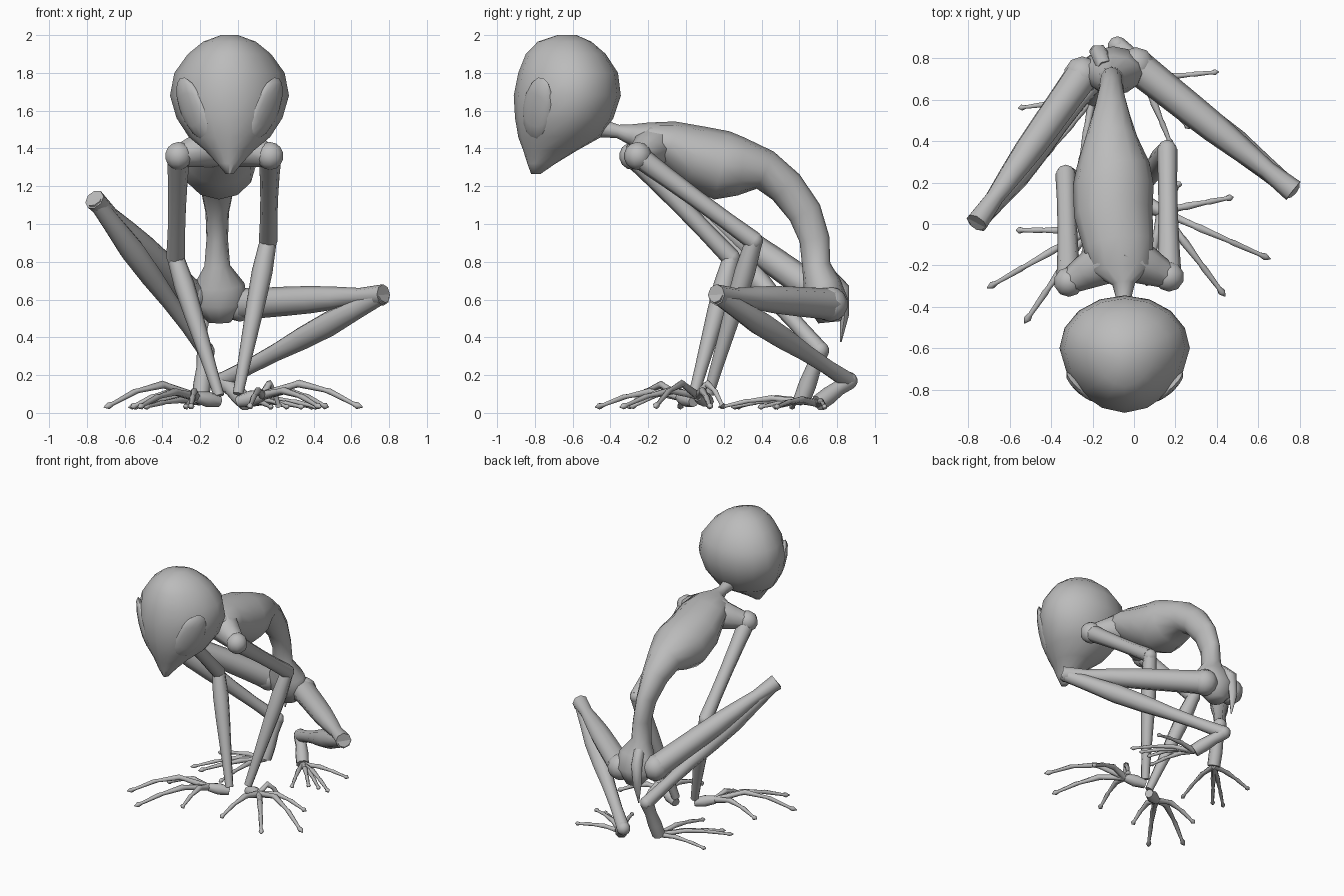
import bpy, bmesh, math
from mathutils import Vector, Matrix

cube = bpy.data.objects.get("Cube")
if cube:
    bpy.data.objects.remove(cube, do_unlink=True)

skin = bpy.data.materials.new("grey skin")
skin.use_nodes = True
skin.diffuse_color = (0.5, 0.5, 0.5, 1)
skin.node_tree.nodes["Principled BSDF"].inputs["Base Color"].default_value = (0.5, 0.5, 0.5, 1)


def finish(name, bm, angle=70):
    bmesh.ops.recalc_face_normals(bm, faces=bm.faces)
    mesh = bpy.data.meshes.new(name)
    bm.to_mesh(mesh)
    bm.free()
    mesh.materials.append(skin)
    obj = bpy.data.objects.new(name, mesh)
    bpy.context.collection.objects.link(obj)
    bpy.ops.object.select_all(action='DESELECT')
    obj.select_set(True)
    bpy.context.view_layer.objects.active = obj
    bpy.ops.object.shade_smooth_by_angle(angle=math.radians(angle))
    return obj


def skin_rings(bm, rings):
    loops = [[bm.verts.new(p) for p in ring] for ring in rings]
    for a, b in zip(loops, loops[1:]):
        for i in range(len(a)):
            j = (i + 1) % len(a)
            bm.faces.new((a[i], a[j], b[j], b[i]))
    bm.faces.new(loops[0])
    bm.faces.new(loops[-1])


def add_tube(bm, path, sides=8):
    """Loft along points (x, y, z, half width[, half depth])."""
    pts = [Vector(p[:3]) for p in path]
    overall = (pts[-1] - pts[0]).normalized()
    ref = Vector((1, 0, 0)) if abs(overall.x) < 0.7 else Vector((0, 0, 1))
    rings = []
    for i, p in enumerate(path):
        t = (pts[min(i + 1, len(pts) - 1)] - pts[max(i - 1, 0)]).normalized()
        u = (ref - t * ref.dot(t)).normalized()
        v = t.cross(u)
        ring = []
        for k in range(sides):
            a = math.tau * k / sides
            ring.append(pts[i] + u * p[3] * math.cos(a) + v * p[-1] * math.sin(a))
        rings.append(ring)
    skin_rings(bm, rings)


def tube(name, path, sides=8):
    bm = bmesh.new()
    add_tube(bm, path, sides)
    return finish(name, bm)


def limb(name, start, end, radii):
    """Straight limb whose radii are spread evenly from start to end."""
    a, b = Vector(start), Vector(end)
    n = len(radii) - 1
    return tube(name, [(*a.lerp(b, i / n), r) for i, r in enumerate(radii)])


def ball(name, centre, radius):
    bm = bmesh.new()
    bmesh.ops.create_uvsphere(bm, u_segments=10, v_segments=7, radius=radius,
                              matrix=Matrix.Translation(centre))
    return finish(name, bm)


def digits(name, root, tips, arch, r):
    """Thin jointed digits fanning out from a root, with padded pointed tips."""
    bm = bmesh.new()
    root = Vector(root)
    for n, tip in enumerate(tips):
        tip = Vector((*tip, 0.03))
        bend = arch[n % len(arch)]
        path = [(*root, r * 1.5)]
        for f, lift, k in ((.3, .8, 1.1), (.36, .95, 1.3), (.62, .75, .8),
                           (.67, .7, 1), (.9, .15, .7), (.95, .05, 1.15), (1, 0, .15)):
            p = root.lerp(tip, f)
            path.append((p.x, p.y, p.z + bend * lift, r * k))
        add_tube(bm, path, 6)
    return finish(name, bm)


# Head: egg-shaped slices (height, half width, front, widest, back)
CX = -0.045
slices = [(1.265, .02, -.82, -.795, -.77), (1.32, .065, -.84, -.78, -.69),
          (1.39, .13, -.862, -.72, -.575), (1.46, .215, -.888, -.66, -.45),
          (1.56, .28, -.905, -.62, -.385), (1.68, .315, -.912, -.6, -.345),
          (1.8, .292, -.888, -.6, -.36), (1.9, .22, -.848, -.61, -.425),
          (1.965, .14, -.785, -.625, -.5), (2.0, .045, -.68, -.635, -.58)]
rings = []
for z, w, front, mid, back in slices:
    ring = []
    for k in range(16):
        a = math.tau * k / 16
        s = math.sin(a)
        depth = back - mid if s > 0 else mid - front
        narrow = 1 + .1 * min(s, 0)
        ring.append((CX + w * narrow * math.cos(a), mid + depth * s, z))
    rings.append(ring)
bm = bmesh.new()
skin_rings(bm, rings)
finish("head", bm)

# Slanted almond eyes
for side, word in ((1, "left"), (-1, "right")):
    long = Vector((side * .14, .06, .33)).normalized()
    out = Vector((side * .76, -.65, -.12))
    out = (out - long * out.dot(long)).normalized()
    turn = Matrix((long, out, long.cross(out))).transposed().to_4x4()
    place = Matrix.Translation((CX + side * .192, -.785, 1.61))
    bm = bmesh.new()
    bmesh.ops.create_uvsphere(bm, u_segments=12, v_segments=8, radius=1,
                              matrix=place @ turn @ Matrix.Diagonal((.18, .036, .095, 1)))
    finish(word + "_eye", bm)

# Neck, rib cage, waist and pelvis in one loft
tube("torso", [
    (-.045, -.47, 1.51, .05), (-.05, -.36, 1.49, .036), (-.05, -.29, 1.475, .055),
    (-.06, -.22, 1.455, .15, .085), (-.075, -.1, 1.425, .17, .125),
    (-.1, .05, 1.36, .19, .165), (-.1, .19, 1.31, .195, .185),
    (-.1, .29, 1.305, .175, .155), (-.11, .42, 1.285, .125, .108),
    (-.11, .53, 1.195, .09, .098), (-.11, .63, 1.06, .062, .09),
    (-.11, .68, .92, .057, .08), (-.11, .69, .78, .068, .075),
    (-.1, .72, .68, .135, .1), (-.1, .75, .58, .15, .11),
    (-.1, .76, .48, .06, .06)], 12)
tube("tail", [(-.14, .76, .73, .04), (-.17, .83, .66, .045, .04),
              (-.18, .84, .52, .035, .027), (-.18, .82, .375, .004)], 6)

# Arms: shoulder, elbow, wrist, fingertips
arms = {
    "left": ((.17, -.255, 1.36), (.16, .36, .91), (0, .12, .1),
             [(.48, .13), (.66, -.17), (.44, -.35), (.06, -.3), (.22, .2)]),
    "right": ((-.315, -.28, 1.36), (-.33, .24, .82), (-.1, .04, .09),
              [(-.57, -.03), (-.71, -.31), (-.53, -.48), (-.25, -.32)]),
}
for word, (shoulder, elbow, wrist, tips) in arms.items():
    limb(word + "_collar", (-.07, -.14, 1.43), shoulder, (.11, .11, .085, .06))
    ball(word + "_shoulder", shoulder, .074)
    limb(word + "_upper_arm", shoulder, elbow, (.06, .052, .047, .046, .05))
    ball(word + "_elbow", elbow, .048)
    limb(word + "_forearm", elbow, wrist, (.045, .055, .05, .042, .034, .028))
    palm = Vector(wrist).lerp(Vector((*tips[1], .06)), .2)
    limb(word + "_palm", (wrist[0], wrist[1], .06), palm, (.03, .042, .03))
    digits(word + "_fingers", palm, tips, (.05, .09, .05), .016)

# Legs: hip, knee, ankle, ball of the foot, toe tips
legs = {
    "left": ((.01, .765, .575), (.77, .16, .625), (-.08, .86, .17), (.05, .7, .05),
             [(.41, .735), (.43, .47), (.35, .47), (.27, .46), (.18, .38)]),
    "right": ((-.25, .72, .62), (-.76, .005, 1.13), (-.17, .71, .33), (-.2, .61, .06),
              [(-.56, .56), (-.58, .26), (-.5, .24), (-.28, .17)]),
}
for word, (hip, knee, ankle, sole, tips) in legs.items():
    ball(word + "_hip", hip, .092)
    limb(word + "_thigh", hip, knee, (.085, .08, .077, .072, .06, .045, .056))
    limb(word + "_shin", knee, ankle, (.045, .055, .068, .062, .048, .042, .047))
    ball(word + "_heel", ankle, .048)
    limb(word + "_foot", ankle, sole, (.048, .04, .047, .045))
    digits(word + "_toes", sole, tips, (.02, .03), .014)
